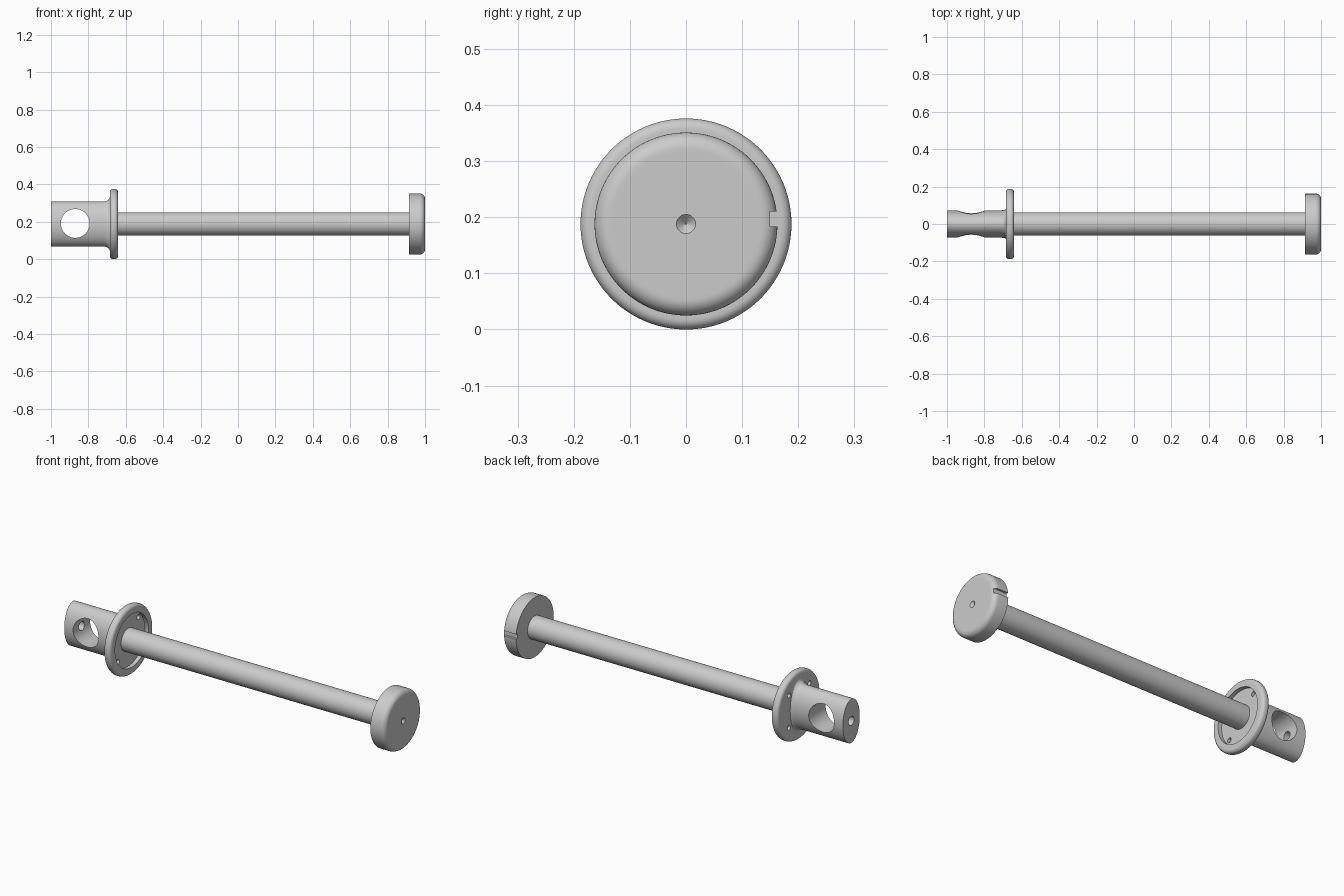
import bpy, bmesh, math
from mathutils import Matrix

if "Cube" in bpy.data.objects:
    bpy.data.objects.remove(bpy.data.objects["Cube"])

ZC = 0.188          # height of the shared axis
N = 96              # sides around the axis


def loft(name, rings):
    """Join elliptical rings (x, half_y, half_z) along the x axis and cap both ends."""
    bm = bmesh.new()
    loops = []
    for x, ry, rz in rings:
        loops.append([bm.verts.new((x, ry * math.cos(2 * math.pi * i / N),
                                    ZC + rz * math.sin(2 * math.pi * i / N))) for i in range(N)])
    for a, b in zip(loops, loops[1:]):
        for i in range(N):
            j = (i + 1) % N
            bm.faces.new((a[i], a[j], b[j], b[i]))
    bm.faces.new(loops[0])
    bm.faces.new(loops[-1])
    return finish(name, bm)


def finish(name, bm):
    bmesh.ops.recalc_face_normals(bm, faces=bm.faces)
    mesh = bpy.data.meshes.new(name)
    bm.to_mesh(mesh)
    bm.free()
    ob = bpy.data.objects.new(name, mesh)
    bpy.context.collection.objects.link(ob)
    return ob


def lathe(name, profile):
    return loft(name, [(x, r, r) for x, r in profile])


def arc(cx, cr, rad, a0, a1, steps=8):
    """Points (x, r) on an arc; angle 0 points along +x, 90 points outward."""
    angles = [math.radians(a0 + (a1 - a0) * i / steps) for i in range(steps + 1)]
    return [(cx + rad * math.cos(a), cr + rad * math.sin(a)) for a in angles]


def rod(name, centre, radius, length, axis, sides=48):
    bm = bmesh.new()
    m = Matrix.Translation(centre) @ Matrix.Rotation(math.pi / 2, 4, 'Y' if axis == 'x' else 'X')
    bmesh.ops.create_cone(bm, cap_ends=True, segments=sides, radius1=radius,
                          radius2=radius, depth=length, matrix=m)
    return finish(name, bm)


def cut(ob, cutters):
    bpy.context.view_layer.objects.active = ob
    for c in cutters:
        c.hide_render = True
        mod = ob.modifiers.new("cut", 'BOOLEAN')
        mod.operation = 'DIFFERENCE'
        mod.solver = 'EXACT'
        mod.object = c
        bpy.ops.object.modifier_apply(modifier=mod.name)
        bpy.data.objects.remove(c)


# Shaft
shaft = lathe("shaft", [(-0.67, 0.0625), (0.93, 0.0625)])

# End cap with rounded outer edge and a conical centre mark
cap = lathe("end_cap", [(0.915, 0.03), (0.915, 0.163)]
            + arc(0.972, 0.135, 0.028, 90, 0)
            + [(1.0, 0.128), (1.0, 0.017), (0.985, 0.0008)])
bm = bmesh.new()
bmesh.ops.create_cube(bm, size=1, matrix=Matrix.Translation((0.957, 0.17, 0.197))
                      @ Matrix.Diagonal((0.2, 0.04, 0.027, 1)))
cut(cap, [finish("slot_cutter", bm)])

# Flange with rounded rim and a recess facing the shaft
flange = lathe("flange", [(-0.685, 0.165)]
               + arc(-0.667, 0.17, 0.018, 180, 90)
               + arc(-0.660, 0.17, 0.018, 90, 0)
               + [(-0.642, 0.165), (-0.642, 0.145), (-0.664, 0.145)])
holes = []
for k in range(4):
    a = math.radians(45 + 90 * k)
    holes.append(rod("bolt_hole_cutter", (-0.665, 0.125 * math.cos(a), ZC + 0.125 * math.sin(a)),
                     0.013, 0.1, 'x', 24))
cut(flange, holes)

# Oval lug with a flared base, a cross hole and an axial hole from its end
rings = [(-1.0, 0.073, 0.12), (-0.72, 0.073, 0.12)]
for i in range(1, 9):
    t = math.radians(90 * i / 8)
    s = 1 - math.cos(t)
    rings.append((-0.72 + 0.036 * math.sin(t), 0.073 + 0.006 * s, 0.12 + 0.03 * s))
rings.append((-0.68, 0.079, 0.15))
lug = loft("lug", rings)
cut(lug, [rod("cross_hole_cutter", (-0.87, 0, ZC + 0.003), 0.077, 0.4, 'y', 64),
          rod("axial_hole_cutter", (-0.96, 0, ZC), 0.024, 0.18, 'x', 32)])

# Smooth shading with crisp edges
for ob in (shaft, cap, flange, lug):
    bpy.ops.object.select_all(action='DESELECT')
    ob.select_set(True)
    bpy.context.view_layer.objects.active = ob
    bpy.ops.object.shade_smooth_by_angle(angle=math.radians(30))
